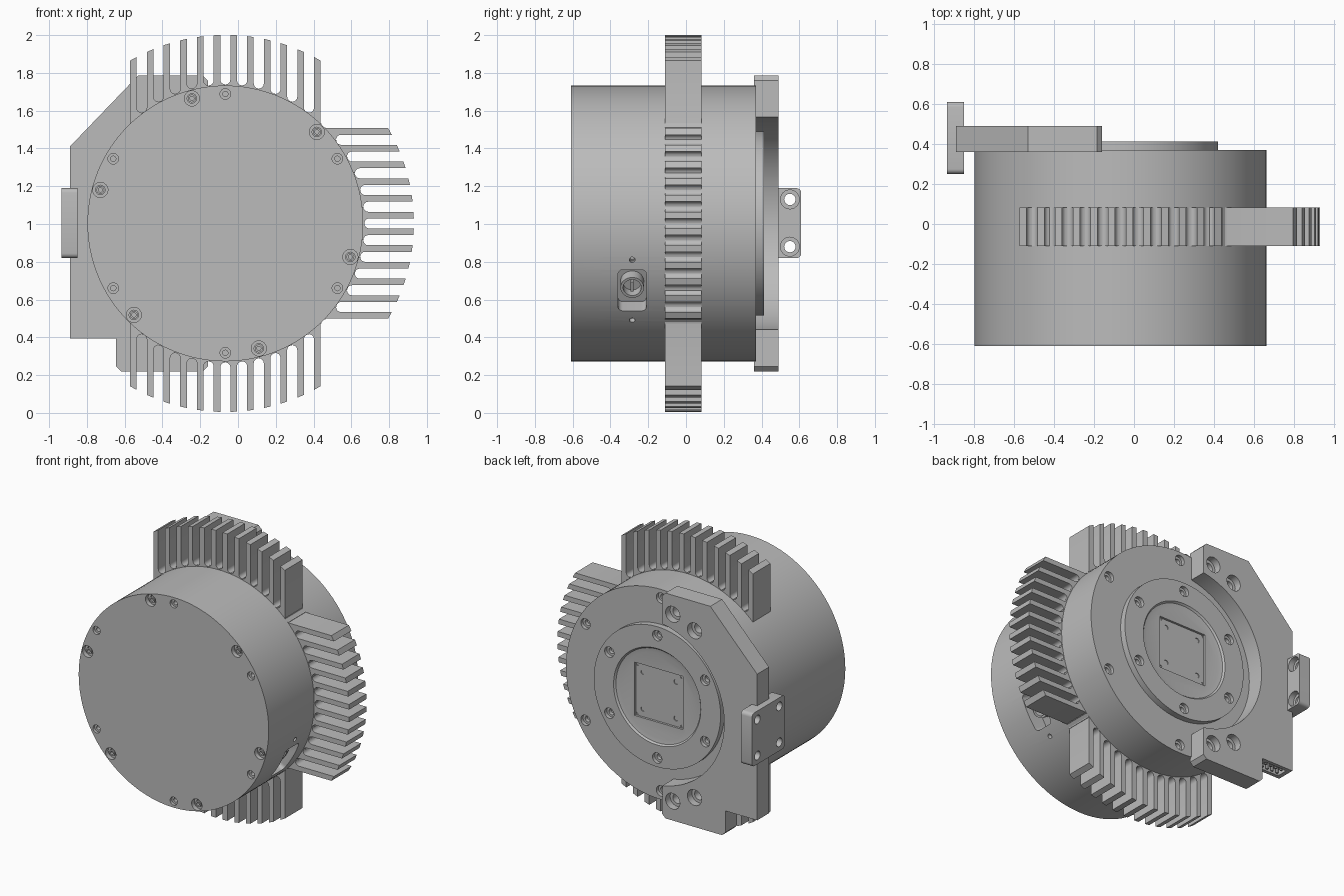
import bpy, bmesh
from math import sin, cos, pi, radians, sqrt
from mathutils import Vector, Matrix

if "Cube" in bpy.data.objects:
    bpy.data.objects.remove(bpy.data.objects["Cube"], do_unlink=True)

grey = bpy.data.materials.new("machined grey")
grey.use_nodes = True
grey.diffuse_color = (0.5, 0.5, 0.5, 1)
grey.node_tree.nodes["Principled BSDF"].inputs["Base Color"].default_value = (0.5, 0.5, 0.5, 1)

CX, CZ = -0.067, 1.003      # drum axis
R = 0.73                    # drum radius


def on_axis(radius, deg, y):
    """Point around the drum axis, angle measured from +x towards +z."""
    a = radians(deg)
    return Vector((CX + radius * cos(a), y, CZ + radius * sin(a)))


def lathe(bm, profile, origin, direction, seg=24):
    """Solid of revolution from (radius, distance along direction) pairs."""
    rot = Vector(direction).to_track_quat('Z', 'Y').to_matrix()
    rings = []
    for r, h in profile:
        rings.append([bm.verts.new(Vector(origin) + rot @ Vector(
            (r * cos(2 * pi * k / seg), r * sin(2 * pi * k / seg), h))) for k in range(seg)])
    for a, b in zip(rings, rings[1:]):
        for k in range(seg):
            n = (k + 1) % seg
            bm.faces.new((a[k], a[n], b[n], b[k]))
    bm.faces.new(rings[0])
    bm.faces.new(rings[-1])


def bore(bm, pos, direction, wide, depth, narrow, end):
    """Stepped hole cutter entering along direction."""
    lathe(bm, [(wide, -0.02), (wide, depth), (narrow, depth), (narrow, end)], pos, direction)


def prism(bm, pts, y0, y1):
    """Extrude an (x, z) outline from y0 to y1."""
    face = bm.faces.new([bm.verts.new((x, y0, z)) for x, z in pts])
    ext = bmesh.ops.extrude_face_region(bm, geom=[face])["geom"]
    bmesh.ops.translate(bm, verts=[v for v in ext if isinstance(v, bmesh.types.BMVert)],
                        vec=(0, y1 - y0, 0))


def box(bm, centre, size, rot=Matrix.Identity(4)):
    m = Matrix.Translation(centre) @ rot @ Matrix.Diagonal((*size, 1))
    return bmesh.ops.create_cube(bm, size=1, matrix=m)["verts"]


def finish(bm, name, cutter=None):
    """Turn a bmesh into a shaded object, after subtracting the cutter."""
    def make(b, label):
        bmesh.ops.recalc_face_normals(b, faces=b.faces[:])
        me = bpy.data.meshes.new(label)
        b.to_mesh(me)
        b.free()
        ob = bpy.data.objects.new(label, me)
        bpy.context.collection.objects.link(ob)
        return ob
    ob = make(bm, name)
    ob.data.materials.append(grey)
    bpy.ops.object.select_all(action='DESELECT')
    ob.select_set(True)
    bpy.context.view_layer.objects.active = ob
    if cutter:
        cut = make(cutter, name + "_cutter")
        cut.hide_render = True
        mod = ob.modifiers.new("holes", 'BOOLEAN')
        mod.operation, mod.solver, mod.object = 'DIFFERENCE', 'EXACT', cut
        bpy.ops.object.modifier_apply(modifier=mod.name)
        bpy.data.objects.remove(cut, do_unlink=True)
    bpy.ops.object.shade_smooth_by_angle(angle=radians(30))
    return ob


# Drum with raised rear flange and shallow dish
FRONT, BACK, FLANGE = -0.61, 0.37, 0.412
bm = bmesh.new()
lathe(bm, [(R, FRONT), (R, BACK), (0.487, BACK), (0.487, FLANGE), (0.335, FLANGE),
           (0.325, 0.4), (0.295, 0.395)], (CX, 0, CZ), (0, 1, 0), 128)
cut = bmesh.new()
for k in range(6):
    a = 60 * k
    bore(cut, on_axis(0.685, a + 30, FRONT), (0, 1, 0), 0.028, 0.02, 0.014, 0.05)
    bore(cut, on_axis(0.685, a + 45, FRONT), (0, 1, 0), 0.04, 0.03, 0.025, 0.05)
    bore(cut, on_axis(0.67, a + 30, BACK), (0, -1, 0), 0.036, 0.025, 0.02, 0.05)
    bore(cut, on_axis(0.425, a + 30, FLANGE), (0, -1, 0), 0.036, 0.025, 0.02, 0.05)
# Square pocket with four holes in the dish
box(cut, (CX, 0.43, CZ), (0.37, 0.1, 0.37))
# Side connector opening and its two small screw holes
SOCKET_Y, SOCKET_A = -0.285, -29.5
turn = Matrix.Rotation(-radians(SOCKET_A), 4, 'Y')
opening = box(cut, on_axis(0.72, SOCKET_A, SOCKET_Y), (0.2, 0.15, 0.25), turn)
axis = on_axis(1, SOCKET_A, 0) - Vector((CX, 0, CZ))
rim = [e for e in {e for v in opening for e in v.link_edges}
       if abs((e.verts[0].co - e.verts[1].co).normalized().dot(axis)) > 0.9]
bmesh.ops.bevel(cut, geom=rim, offset=0.025, segments=4, affect='EDGES', profile=0.5)
for a in (-15.3, -44.6):
    bore(cut, on_axis(R, a, SOCKET_Y), on_axis(-1, a, 0) - Vector((CX, 0, CZ)),
         0.015, 0.03, 0.01, 0.04)
finish(bm, "drum", cut)

# Four small holes in the square pocket, shown as thin discs with bores
bm, cut = bmesh.new(), bmesh.new()
box(bm, (CX, 0.381, CZ), (0.36, 0.009, 0.36))
for sx in (-1, 1):
    for sz in (-1, 1):
        bore(cut, (CX + sx * 0.127, 0.386, CZ + sz * 0.127), (0, -1, 0), 0.017, 0.01, 0.012, 0.03)
        bore(cut, (CX + sx * 0.17, 0.386, CZ + sz * 0.17), (0, -1, 0), 0.008, 0.01, 0.006, 0.03)
finish(bm, "pocket_floor", cut)

# Screws sunk in the large front holes
bm = bmesh.new()
for k in range(6):
    lathe(bm, [(0.021, -0.57), (0.021, -0.596), (0.011, -0.596), (0.011, -0.58)],
          on_axis(0.685, 60 * k + 45, 0), (0, 1, 0), 16)
finish(bm, "front_screws")

# Round connector inside the side opening
bm = bmesh.new()
lathe(bm, [(0.062, 0.61), (0.062, 0.69), (0.048, 0.69), (0.048, 0.63)],
      (CX, SOCKET_Y, CZ), axis, 32)
box(bm, on_axis(0.65, SOCKET_A, SOCKET_Y), (0.06, 0.015, 0.06), turn)
finish(bm, "side_connector")

# Cooling fins: twelve each on the top, bottom and right, with filleted roots
HALF, FILLET, PITCH = 0.0175, 0.026, 0.0885


def fin_outline(u, square_side):
    left, right = [], []
    for s, side in ((-1, left), (1, right)):
        if s == square_side:
            side.append((u + s * HALF, sqrt(R * R - (abs(u) + HALF) ** 2) - 0.03))
        else:
            foot = u + s * (HALF + FILLET)
            base = sqrt(R * R - foot * foot) + 0.006
            side.append((foot, base - 0.05))
            for k in range(5):
                t = k * pi / 8
                side.append((u + s * (HALF + FILLET * (1 - sin(t))), base + FILLET * (1 - cos(t))))
        tip = u + s * HALF
        side.append((tip, sqrt(1 - tip * tip) * 0.998))
    return left + right[::-1]


directions = {"top_fins": lambda u, v: (CX + u, CZ + v),
              "bottom_fins": lambda u, v: (CX + u, CZ - v),
              "right_fins": lambda u, v: (CX + v, CZ + u)}
for name, place in directions.items():
    bm = bmesh.new()
    for i in range(12):
        outer = -1 if i == 0 and name != "right_fins" else 0
        prism(bm, [place(u, v) for u, v in fin_outline((i - 5.5) * PITCH, outer)], -0.11, 0.082)
    finish(bm, name)

# Rear bracket wrapped around the flange
INNER = 0.57
outline = [(-0.16, 1.76), (-0.185, 1.785), (-0.53, 1.785), (-0.89, 1.41), (-0.89, 0.395),
           (-0.645, 0.395), (-0.645, 0.245), (-0.62, 0.22), (-0.185, 0.22), (-0.16, 0.245)]
for k in range(41):
    p = on_axis(INNER, 260.5 - 161 * k / 40, 0)
    outline.append((p.x, p.z))
bm, cut = bmesh.new(), bmesh.new()
prism(bm, outline, 0.36, 0.49)
for a in (105, 120.5, 239.5, 255):
    bore(cut, on_axis(0.672, a, 0.49), (0, -1, 0), 0.055, 0.05, 0.034, 0.1)
box(cut, (-0.775, 0.425, 0.395), (0.17, 0.08, 0.08))
finish(bm, "rear_bracket", cut)

# Pins of the connector under the bracket
bm = bmesh.new()
for i in range(4):
    for y in (0.405, 0.445):
        box(bm, (-0.835 + 0.04 * i, y, 0.42), (0.014, 0.014, 0.045))
finish(bm, "connector_pins")

# Small mounting plate on the bracket edge
bm, cut = bmesh.new(), bmesh.new()
box(bm, (-0.892, 0.43, 1.005), (0.085, 0.36, 0.37))
edges = [e for e in bm.edges if abs(e.verts[0].co.x - e.verts[1].co.x) > 0.01]
bmesh.ops.bevel(bm, geom=edges, offset=0.025, segments=4, affect='EDGES', profile=0.5)
for y in (0.31, 0.55):
    for z in (0.88, 1.13):
        bore(cut, (-0.85, y, z), (-1, 0, 0), 0.05, 0.04, 0.03, 0.12)
finish(bm, "mounting_plate", cut)
